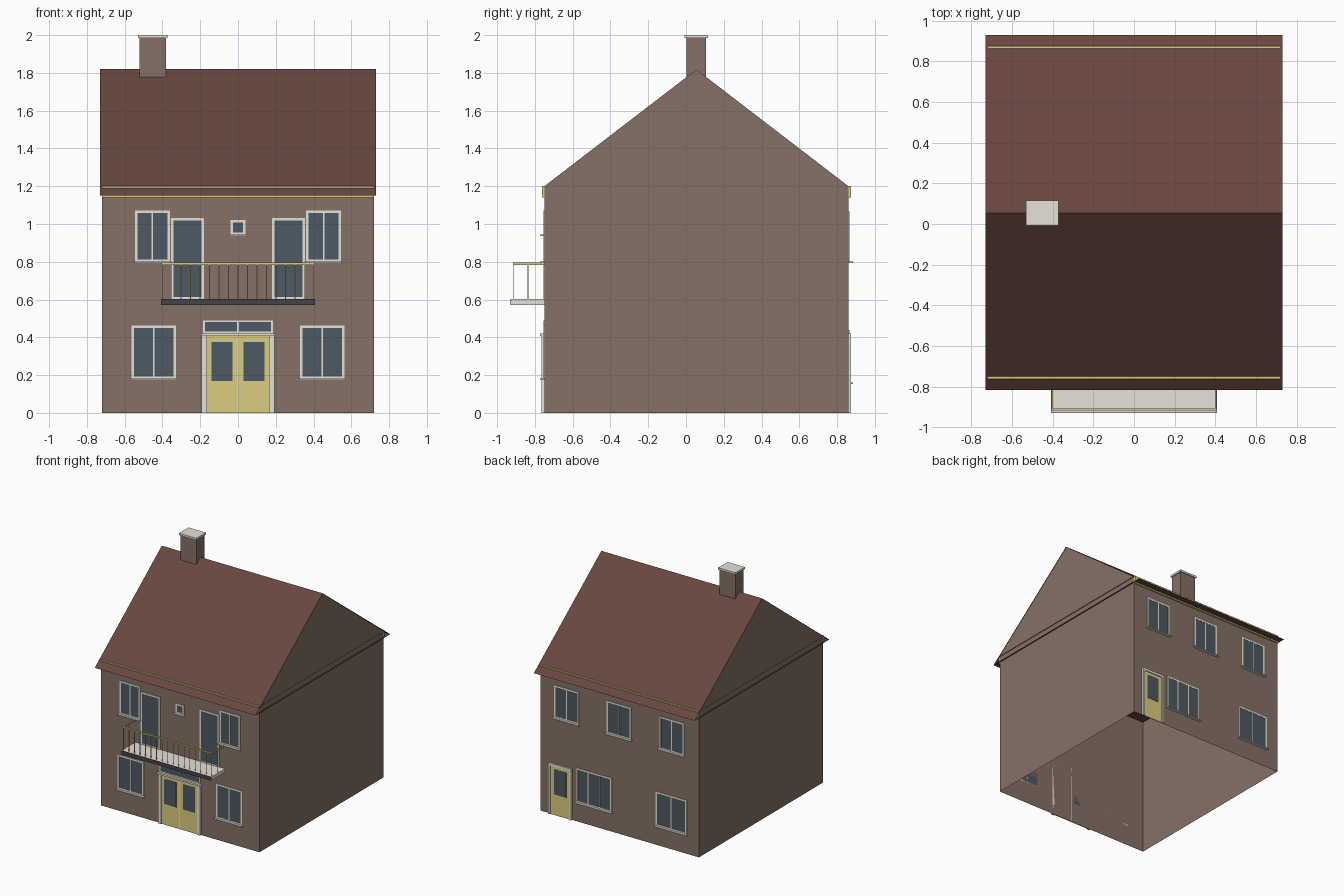
import bpy, bmesh

if "Cube" in bpy.data.objects:
    bpy.data.objects.remove(bpy.data.objects["Cube"])


def mat(name, rgb):
    m = bpy.data.materials.new(name)
    m.diffuse_color = (*rgb, 1)
    m.use_nodes = True
    m.node_tree.nodes["Principled BSDF"].inputs["Base Color"].default_value = m.diffuse_color
    return m


BRICK = mat("brick", (0.235, 0.165, 0.133))
TILE = mat("roof_tile", (0.14, 0.062, 0.051))
CREAM = mat("cream", (0.80, 0.76, 0.69))
YELLOW = mat("yellow", (0.72, 0.61, 0.21))
GLASS = mat("glass", (0.075, 0.10, 0.125))
DARK = mat("dark_grey", (0.06, 0.06, 0.065))

FRONT, BACK = -0.75, 0.86      # wall faces
RIDGE_Y, RIDGE_Z, EAVE_Z = 0.055, 1.82, 1.2


def finish(name, bm, material):
    me = bpy.data.meshes.new(name)
    bm.to_mesh(me)
    bm.free()
    me.materials.append(material)
    ob = bpy.data.objects.new(name, me)
    bpy.context.collection.objects.link(ob)
    return ob


def boxes(name, material, *items, open_ends=False):
    """One object from boxes given as (x0, x1, y0, y1, z0, z1)."""
    bm = bmesh.new()
    for x0, x1, y0, y1, z0, z1 in items:
        vs = bmesh.ops.create_cube(bm, size=1)["verts"]
        bmesh.ops.scale(bm, vec=(x1 - x0, y1 - y0, z1 - z0), verts=vs)
        bmesh.ops.translate(bm, vec=((x0 + x1) / 2, (y0 + y1) / 2, (z0 + z1) / 2), verts=vs)
    if open_ends:
        bm.normal_update()
        ends = [f for f in bm.faces if abs(f.normal.z) > 0.9]
        bmesh.ops.delete(bm, geom=ends, context="FACES_ONLY")
    return finish(name, bm, material)


def prism(name, material, half, profile, caps=True):
    """Extrude a triangular (y, z) profile along x."""
    bm = bmesh.new()
    f = bm.faces.new([bm.verts.new((-half, y, z)) for y, z in profile])
    ext = bmesh.ops.extrude_face_region(bm, geom=[f], use_keep_orig=True)["geom"]
    vs = [v for v in ext if isinstance(v, bmesh.types.BMVert)]
    bmesh.ops.translate(bm, vec=(2 * half, 0, 0), verts=vs)
    bmesh.ops.recalc_face_normals(bm, faces=bm.faces[:])
    if not caps:
        ends = [f for f in bm.faces if len(f.verts) == 3]
        bmesh.ops.delete(bm, geom=ends, context="FACES_ONLY")
    return finish(name, bm, material)


def depth(side, out, inner=0.0):
    """y range of something standing out of the front (-1) or back (+1) wall."""
    wall = FRONT if side < 0 else BACK
    return sorted((wall + side * inner, wall + side * out))


def window(name, side, x0, x1, z0, z1, panes=2, sill=True, t=0.013):
    y = depth(side, 0.005)
    bars = [(x0, x1, *y, z0, z0 + t), (x0, x1, *y, z1 - t, z1),
            (x0, x0 + t, *y, z0 + t, z1 - t), (x1 - t, x1, *y, z0 + t, z1 - t)]
    for i in range(1, panes):
        x = x0 + (x1 - x0) * i / panes
        bars.append((x - 0.004, x + 0.004, *y, z0 + t, z1 - t))
    if sill:
        bars.append((x0 - 0.008, x1 + 0.008, *depth(side, 0.024), z0 - 0.007, z0 + 0.001))
    boxes(name + "_frame", CREAM, *bars)
    boxes(name + "_glass", GLASS, (x0 + t, x1 - t, *depth(side, 0.003), z0 + t, z1 - t))


# Walls (open underneath), gables and roof
boxes("walls", BRICK, (-0.72, 0.72, FRONT, BACK, 0, EAVE_Z), open_ends=True)
prism("gables", BRICK, 0.726, [(FRONT, EAVE_Z), (BACK, EAVE_Z), (RIDGE_Y, RIDGE_Z - 0.002)])
prism("roof", TILE, 0.73, [(-0.815, 1.15), (0.93, 1.15), (RIDGE_Y, RIDGE_Z)], caps=False)

# Eaves boards
boxes("front_eaves_board", YELLOW, (-0.72, 0.72, *depth(-1, 0.012), 1.14, 1.2))
boxes("back_eaves_board", YELLOW, (-0.72, 0.72, *depth(1, 0.014), 1.14, 1.202))

# Chimney
boxes("chimney", BRICK, (-0.522, -0.38, 0.002, 0.107, 1.75, 1.985))
boxes("chimney_cap", CREAM, (-0.53, -0.372, -0.007, 0.116, 1.984, 2.0))

# Front windows and balcony doors, left and right
for s, n in ((-1, "left"), (1, "right")):
    def span(a, b):
        return sorted((s * a, s * b))
    window(f"front_lower_{n}_window", -1, *span(0.328, 0.563), 0.18, 0.462)
    window(f"front_upper_{n}_window", -1, *span(0.36, 0.546), 0.80, 1.072)
    window(f"balcony_{n}_door", -1, *span(0.18, 0.355), 0.60, 1.032, 1, False)
window("front_small_window", -1, -0.039, 0.039, 0.943, 1.022, 1)

# Front double door with transom and hood
window("transom", -1, -0.184, 0.184, 0.42, 0.49, 2, False, 0.01)
y = depth(-1, 0.014)
boxes("front_door_frame", CREAM, (-0.192, -0.164, *y, 0, 0.41), (0.164, 0.192, *y, 0, 0.41),
      (-0.003, 0.003, *depth(-1, 0.008), 0, 0.40),
      (-0.197, 0.197, *depth(-1, 0.024), 0.406, 0.42))
boxes("front_door", YELLOW, (-0.165, 0.165, *depth(-1, 0.006), 0, 0.41))
boxes("front_door_glass", GLASS, *[(c - 0.055, c + 0.055, *depth(-1, 0.008), 0.17, 0.375)
                                   for c in (-0.085, 0.085)])

# Balcony slab, rail and bars
boxes("balcony_slab", CREAM, (-0.408, 0.408, -0.927, FRONT, 0.572, 0.602))
boxes("balcony_fascia", DARK, (-0.408, 0.408, -0.93, -0.927, 0.572, 0.602))
boxes("balcony_rail", YELLOW, (-0.405, 0.405, -0.917, -0.907, 0.784, 0.795),
      *[(x - 0.004, x + 0.004, -0.907, FRONT, 0.784, 0.795) for x in (-0.401, 0.401)])
N = 16
boxes("balcony_bars", YELLOW,
      *[(x - 0.0025, x + 0.0025, -0.913, -0.911, 0.602, 0.784)
        for x in (-0.401 + 0.802 * i / N for i in range(N + 1))],
      *[(x - 0.001, x + 0.001, -0.838, -0.833, 0.602, 0.784) for x in (-0.401, 0.401)])

# Back windows
window("back_lower_wide_window", 1, 0.07, 0.39, 0.16, 0.44, 3)
window("back_lower_side_window", 1, -0.61, -0.33, 0.16, 0.44)
for i, c in enumerate((-0.475, 0.005, 0.48)):
    window(f"back_upper_window_{i + 1}", 1, c - 0.112, c + 0.112, 0.80, 1.065)

# Back door
y = depth(1, 0.014)
boxes("back_door_frame", CREAM, (0.43, 0.448, *y, 0, 0.40), (0.622, 0.64, *y, 0, 0.40),
      (0.43, 0.64, *y, 0.40, 0.42))
boxes("back_door", YELLOW, (0.446, 0.624, *depth(1, 0.006), 0, 0.405))
boxes("back_door_glass", GLASS, (0.48, 0.59, *depth(1, 0.008), 0.17, 0.375))
